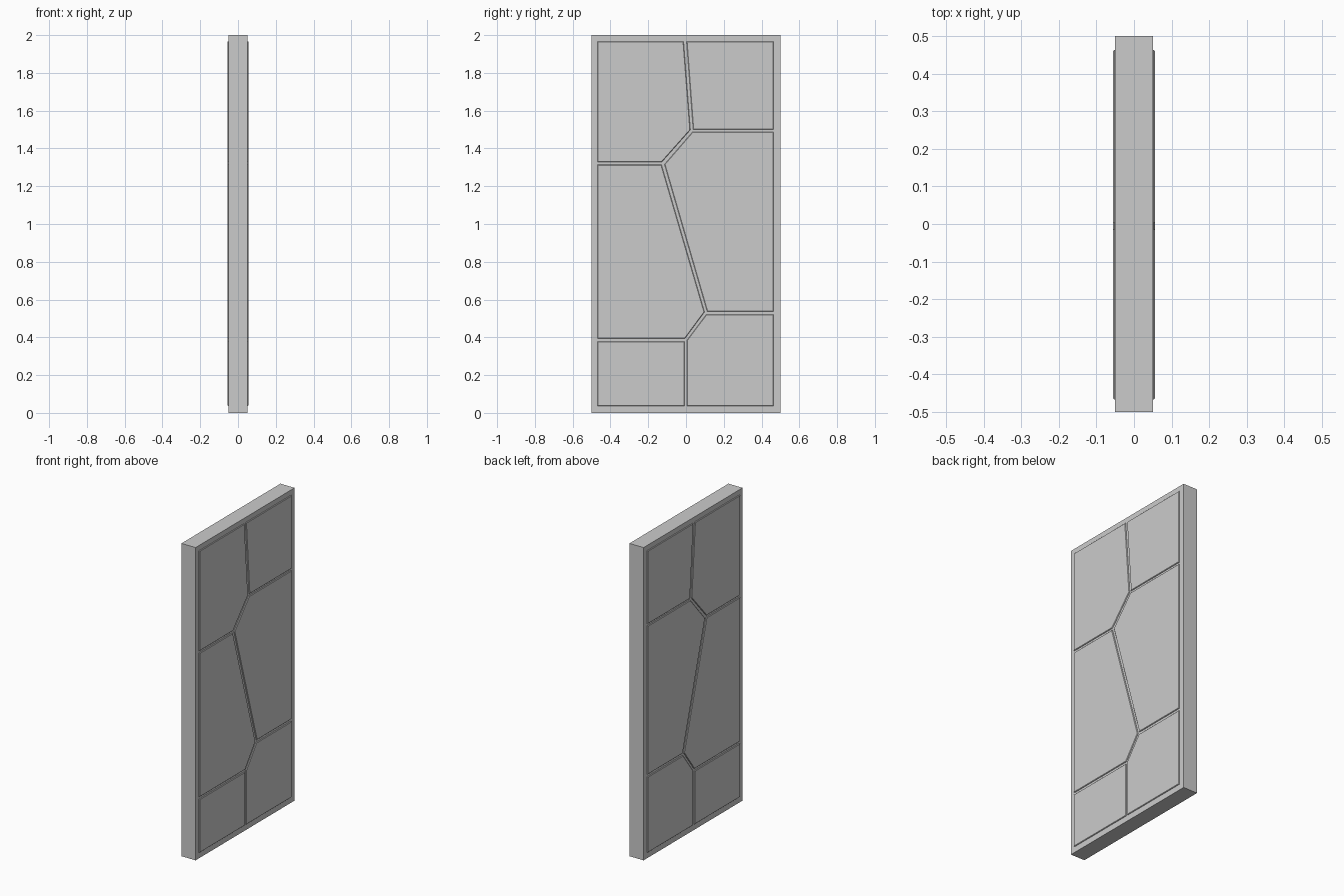
import bpy, bmesh

if "Cube" in bpy.data.objects:
    bpy.data.objects.remove(bpy.data.objects["Cube"])

CORE_X, FACE_X, BEVEL = 0.05, 0.0555, 0.003


def make_object(name, bm):
    bmesh.ops.recalc_face_normals(bm, faces=bm.faces)
    mesh = bpy.data.meshes.new(name)
    bm.to_mesh(mesh)
    bm.free()
    obj = bpy.data.objects.new(name, mesh)
    bpy.context.collection.objects.link(obj)
    return obj


def slab_panel(name, outline):
    """Thin raised plate from a (y, z) outline, chamfered rim, mirrored to the other face."""
    bm = bmesh.new()
    base = bm.faces.new([bm.verts.new((CORE_X - 0.005, y, z)) for y, z in outline])
    ext = bmesh.ops.extrude_face_region(bm, geom=[base])["geom"]
    top_verts = [g for g in ext if isinstance(g, bmesh.types.BMVert)]
    bmesh.ops.translate(bm, verts=top_verts, vec=(FACE_X - CORE_X + 0.005, 0, 0))
    rim = [e for e in bm.edges if all(v in top_verts for v in e.verts)]
    bmesh.ops.recalc_face_normals(bm, faces=bm.faces)
    bmesh.ops.bevel(bm, geom=rim, offset=BEVEL, segments=1, affect='EDGES')
    obj = make_object(name, bm)
    obj.modifiers.new("both_faces", 'MIRROR').use_axis[0] = True
    return obj


# Door core
bm = bmesh.new()
bmesh.ops.create_cube(bm, size=1)
for v in bm.verts:
    v.co = (v.co.x * 2 * CORE_X, v.co.y, v.co.z * 2 + 1)
make_object("door_core", bm)

# Irregular raised plates
L, R, B, T = -0.468, 0.464, 0.037, 1.967
panels = {
    "upper_left_plate": [(L, T), (-0.013, T), (0.023, 1.498), (-0.129, 1.327), (L, 1.327)],
    "upper_right_plate": [(0.003, T), (R, T), (R, 1.499), (0.038, 1.499)],
    "middle_right_plate": [(0.034, 1.487), (R, 1.487), (R, 0.537), (0.112, 0.537),
                           (-0.114, 1.316)],
    "middle_left_plate": [(L, 1.314), (-0.13, 1.314), (0.098, 0.534), (-0.006, 0.393),
                          (L, 0.393)],
    "lower_left_plate": [(L, 0.379), (-0.008, 0.379), (-0.008, B), (L, B)],
    "lower_right_plate": [(R, 0.522), (0.108, 0.522), (0.005, 0.385), (0.005, B), (R, B)],
}
for name, outline in panels.items():
    slab_panel(name, outline)
